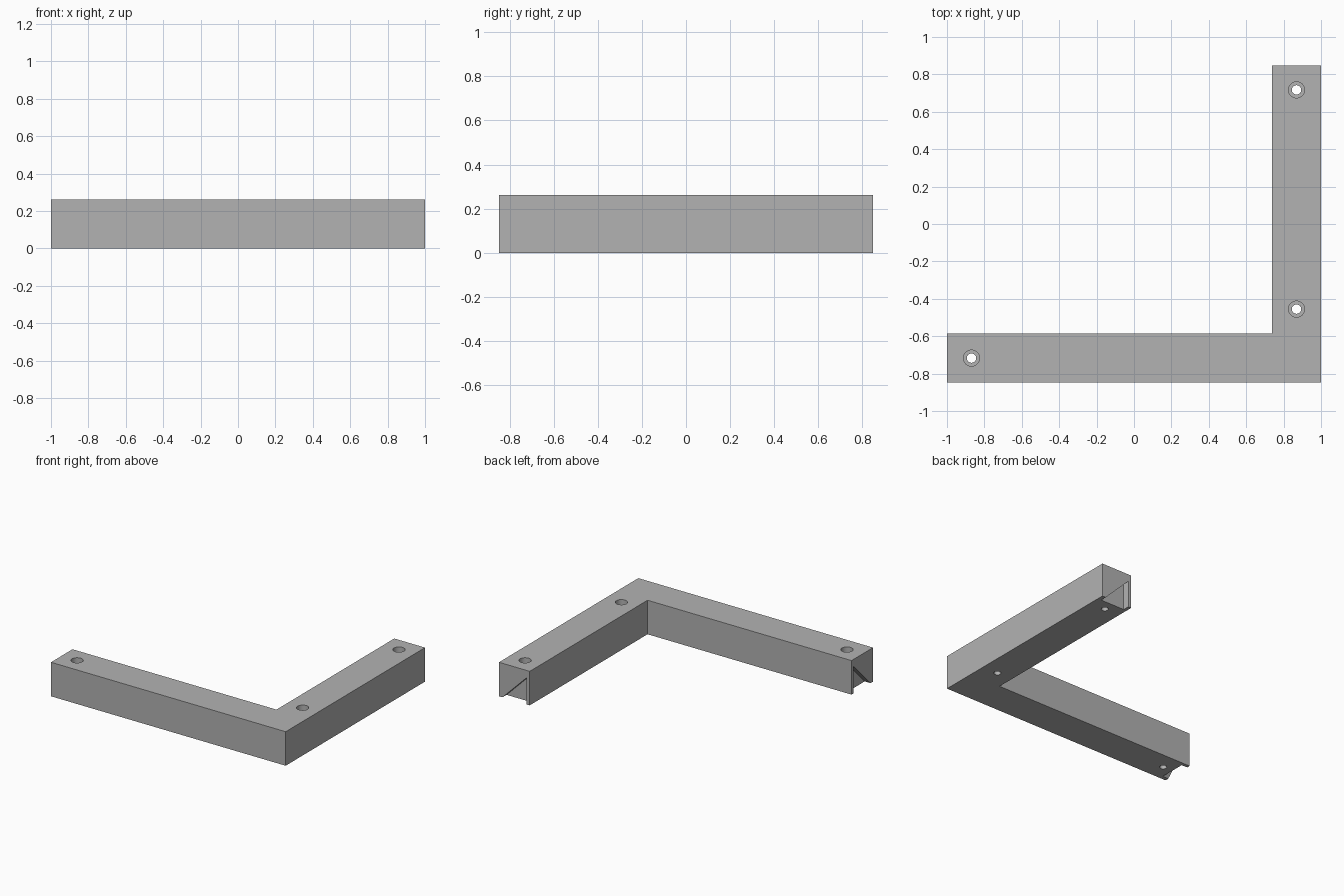
import bpy, bmesh, math
from mathutils import Vector

if "Cube" in bpy.data.objects:
    bpy.data.objects.remove(bpy.data.objects["Cube"])

X, Y, W, H = 1.0, 0.848, 0.262, 0.262    # half length, half depth, arm width, height
WALL, RISE, DEPTH, OVER = 0.026, 0.206, 0.05, 0.02

grey = bpy.data.materials.new("plain grey")
grey.use_nodes = True
grey.diffuse_color = (0.448, 0.448, 0.448, 1)
grey.node_tree.nodes["Principled BSDF"].inputs["Base Color"].default_value = grey.diffuse_color


def make_object(name, bm):
    bmesh.ops.recalc_face_normals(bm, faces=bm.faces)
    mesh = bpy.data.meshes.new(name)
    bm.to_mesh(mesh)
    bm.free()
    mesh.materials.append(grey)
    obj = bpy.data.objects.new(name, mesh)
    bpy.context.collection.objects.link(obj)
    return obj


def prism(name, outline, sweep):
    """Extrude a closed outline along a vector."""
    bm = bmesh.new()
    face = bm.faces.new([bm.verts.new(p) for p in outline])
    out = bmesh.ops.extrude_face_region(bm, geom=[face], use_keep_orig=True)
    moved = [v for v in out["geom"] if isinstance(v, bmesh.types.BMVert)]
    bmesh.ops.translate(bm, verts=moved, vec=Vector(sweep))
    return make_object(name, bm)


def stepped_drill(name, x, y):
    """Narrow through hole with a wide counterbore, as one turned solid."""
    profile = [(0, -OVER), (0.025, -OVER), (0.025, H / 2), (0.043, H / 2),
               (0.043, H + OVER), (0, H + OVER)]
    bm = bmesh.new()
    verts = [bm.verts.new((r, 0, z)) for r, z in profile]
    edges = [bm.edges.new(pair) for pair in zip(verts, verts[1:])]
    bmesh.ops.spin(bm, geom=verts + edges, cent=(0, 0, 0), axis=(0, 0, 1),
                   angle=math.tau, steps=48)
    bmesh.ops.remove_doubles(bm, verts=bm.verts, dist=1e-5)
    bmesh.ops.translate(bm, verts=bm.verts, vec=(x, y, 0))
    return make_object(name, bm)


# L-shaped beam
corner = [(-X, -Y), (X, -Y), (X, Y), (X - W, Y), (X - W, -Y + W), (-X, -Y + W)]
bracket = prism("corner_bracket", [(x, y, 0) for x, y in corner], (0, 0, H))

# Triangular pockets in both ends, open underneath
triangle = [(0, -OVER), (RISE + OVER, -OVER), (0, RISE)]
inner_x, inner_y = X - W + WALL, -Y + W - WALL
cutters = [
    prism("short_arm_pocket", [(inner_x + d, Y + OVER, z) for d, z in triangle],
          (0, -DEPTH - OVER, 0)),
    prism("long_arm_pocket", [(-X - OVER, inner_y - d, z) for d, z in triangle],
          (DEPTH + OVER, 0, 0)),
]

# Counterbored screw holes
mid = W / 2
for i, (x, y) in enumerate([(X - mid, Y - mid), (X - mid, -0.455), (-X + mid, -Y + mid)]):
    cutters.append(stepped_drill(f"screw_hole_{i + 1}", x, y))

# Cut everything out of the beam
bpy.ops.object.select_all(action="DESELECT")
bpy.context.view_layer.objects.active = bracket
bracket.select_set(True)
for cutter in cutters:
    cutter.hide_render = True
    cut = bracket.modifiers.new(cutter.name, "BOOLEAN")
    cut.operation, cut.solver, cut.object = "DIFFERENCE", "EXACT", cutter
    bpy.ops.object.modifier_apply(modifier=cut.name)
    bpy.data.objects.remove(cutter)
bpy.ops.object.shade_smooth_by_angle(angle=math.radians(30))
